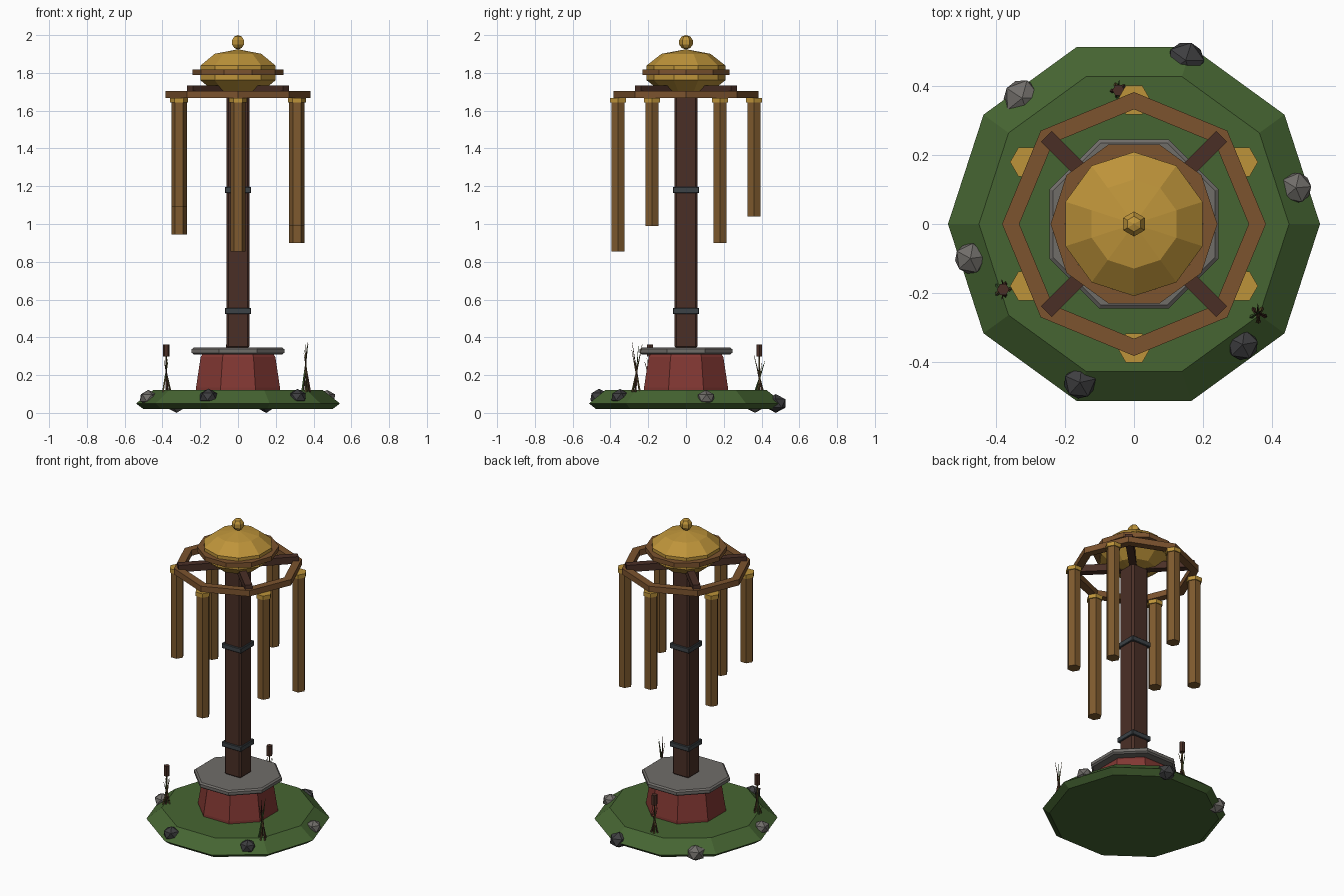
import bpy, bmesh, math, random
from mathutils import Vector, Matrix

if "Cube" in bpy.data.objects:
    bpy.data.objects.remove(bpy.data.objects["Cube"])

random.seed(4)


def mat(name, r, g, b):
    lin = [((c / 255 + 0.055) / 1.055) ** 2.4 for c in (r, g, b)]
    m = bpy.data.materials.new(name)
    m.diffuse_color = (*lin, 1)
    m.use_nodes = True
    m.node_tree.nodes["Principled BSDF"].inputs["Base Color"].default_value = m.diffuse_color
    return m


GRASS = mat("grass green", 70, 101, 50)
BRICK = mat("brick red", 130, 56, 51)
STONE = mat("stone grey", 112, 109, 105)
POST = mat("dark wood", 74, 47, 38)
IRON = mat("iron", 60, 66, 70)
WOOD = mat("warm wood", 124, 83, 46)
GOLD = mat("gold", 190, 148, 58)
BRONZE = mat("bronze", 126, 90, 46)
ROCK = mat("dark rock", 62, 62, 64)
REED = mat("dry reed", 96, 82, 46)


def finish(bm, name, material):
    bmesh.ops.recalc_face_normals(bm, faces=bm.faces)
    me = bpy.data.meshes.new(name)
    bm.to_mesh(me)
    bm.free()
    me.materials.append(material)
    ob = bpy.data.objects.new(name, me)
    bpy.context.collection.objects.link(ob)
    return ob


def lathe(name, profile, sides, material, phase=0.0, at=(0, 0), ring=False):
    """Spin (radius, z) points; a ring closes its section, a solid is capped."""
    bm = bmesh.new()
    rows = []
    for r, z in profile:
        rows.append([bm.verts.new((at[0] + r * math.cos(phase + math.tau * i / sides),
                                   at[1] + r * math.sin(phase + math.tau * i / sides), z))
                     for i in range(sides)])
    pairs = list(zip(rows, rows[1:]))
    if ring:
        pairs.append((rows[-1], rows[0]))
    else:
        bm.faces.new(rows[0])
        bm.faces.new(rows[-1])
    for a, b in pairs:
        for i in range(sides):
            j = (i + 1) % sides
            bm.faces.new((a[i], a[j], b[j], b[i]))
    return finish(bm, name, material)


def box(name, size, loc, material, rot=0.0, bevel=0.0):
    bm = bmesh.new()
    bmesh.ops.create_cube(bm, size=1, matrix=Matrix.Translation(loc)
                          @ Matrix.Rotation(rot, 4, 'Z') @ Matrix.Diagonal((*size, 1)))
    if bevel:
        bmesh.ops.bevel(bm, geom=bm.edges[:], offset=bevel, segments=1, affect='EDGES')
    return finish(bm, name, material)


def ball(name, segs, rings, radius, height, z, material):
    bm = bmesh.new()
    bmesh.ops.create_uvsphere(bm, u_segments=segs, v_segments=rings, radius=1,
                              matrix=Matrix.Translation((0, 0, z))
                              @ Matrix.Diagonal((radius, radius, height, 1)))
    return finish(bm, name, material)


def spike(name, base, tip, radius, material):
    """Thin blade from base to tip."""
    base, tip = Vector(base), Vector(tip)
    d = tip - base
    bm = bmesh.new()
    bmesh.ops.create_cone(bm, cap_ends=True, segments=4, radius1=radius, radius2=0.001,
                          depth=d.length, matrix=Matrix.Translation((base + tip) / 2)
                          @ d.to_track_quat('Z', 'Y').to_matrix().to_4x4())
    return finish(bm, name, material)


# grassy mound
lathe("grass_mound", [(0.50, 0.02), (0.54, 0.05), (0.45, 0.12)], 10, GRASS)

# octagonal plinth and stone slab (radii given to the flats)
k = 1 / math.cos(math.pi / 8)
lathe("brick_plinth", [(0.222 * k, 0.11), (0.222 * k, 0.135), (0.198 * k, 0.295), (0.185 * k, 0.315)],
      8, BRICK, math.pi / 8)
lathe("stone_slab", [(0.235 * k, 0.31), (0.245 * k, 0.318), (0.245 * k, 0.337), (0.235 * k, 0.345)],
      8, STONE, math.pi / 8)

# post with iron bands
box("post", (0.122, 0.122, 1.37), (0, 0, 1.025), POST, bevel=0.012)
for i, z in enumerate((0.54, 1.18)):
    box(f"iron_band_{i}", (0.14, 0.14, 0.032), (0, 0, z), IRON, bevel=0.003)

# crossed arms carrying the octagonal hanging ring
for i in range(2):
    box(f"cross_arm_{i}", (0.72, 0.045, 0.045), (0, 0, 1.71), POST, math.pi / 4 + i * math.pi / 2)
lathe("hanging_ring", [(0.333, 1.667), (0.383, 1.667), (0.383, 1.705), (0.333, 1.705)],
      8, WOOD, ring=True)

# dome, rim band and finial
ball("dome", 10, 5, 0.22, 0.125, 1.80, GOLD)
lathe("dome_rim", [(0.20, 1.788), (0.242, 1.788), (0.242, 1.818), (0.20, 1.818)], 10, WOOD, ring=True)
ball("finial", 6, 5, 0.038, 0.038, 1.962, GOLD)

# six hanging tubes, counter-clockwise from the front
for i, z in enumerate((0.855, 0.99, 0.90, 1.04, 0.945, 1.09)):
    a = -math.pi / 2 + i * math.pi / 3
    p = (0.36 * math.cos(a), 0.36 * math.sin(a))
    lathe(f"tube_{i}", [(0.041, z), (0.041, 1.65)], 6, BRONZE, at=p)
    lathe(f"tube_cap_{i}", [(0.048, 1.642), (0.048, 1.668)], 6, GOLD, at=p)

# rocks around the edge: x, y, radius, z, material
for i, (x, y, r, z, m) in enumerate((
        (0.15, 0.475, 0.06, 0.05, ROCK), (-0.325, 0.365, 0.06, 0.05, STONE),
        (0.47, 0.105, 0.05, 0.08, STONE), (-0.475, -0.10, 0.05, 0.08, STONE),
        (0.315, -0.35, 0.05, 0.085, ROCK), (-0.157, -0.46, 0.052, 0.085, ROCK))):
    bm = bmesh.new()
    bmesh.ops.create_icosphere(bm, subdivisions=1, radius=r, matrix=Matrix.Translation((x, y, z))
                               @ Matrix.Diagonal((1, 1, 0.83, 1)) @ Matrix.Rotation(i * 1.3, 4, 'Z'))
    finish(bm, f"rock_{i}", m)

# reed clumps, two of them with a seed head
for c, (x, y, head) in enumerate(((-0.38, -0.19, True), (0.36, -0.262, False), (-0.045, 0.388, True))):
    for i in range(5):
        a = i * math.tau / 5 + c
        dx, dy = math.cos(a), math.sin(a)
        spike(f"reed_{c}_{i}", (x + 0.022 * dx, y + 0.022 * dy, 0.11),
              (x - 0.012 * dx, y - 0.03 * dy, random.uniform(0.26, 0.34) + (0 if head else 0.04)),
              0.006, (REED, POST, GRASS)[i % 3])
    if head:
        lathe(f"reed_stem_{c}", [(0.005, 0.11), (0.005, 0.31)], 4, REED, at=(x, y))
        lathe(f"seed_head_{c}", [(0.018, 0.298), (0.018, 0.363)], 6, POST, at=(x, y))
